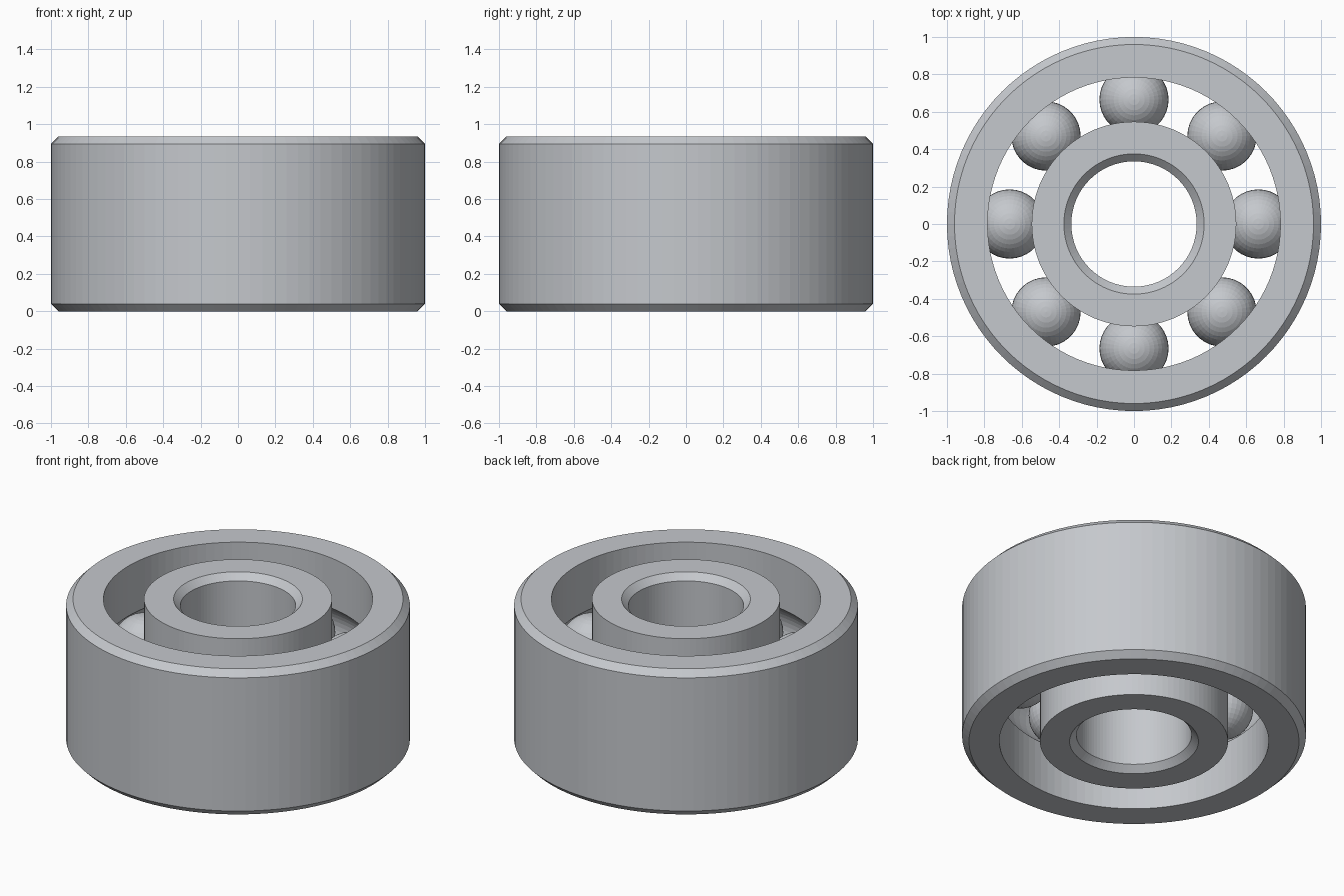
import bpy
import bmesh
from math import asin, cos, sin, pi, tau

cube = bpy.data.objects.get("Cube")
if cube:
    bpy.data.objects.remove(cube, do_unlink=True)

HEIGHT, CHAMFER = 0.935, 0.04
MID = HEIGHT / 2
BORE, INNER_LAND, OUTER_LAND, RIM = 0.335, 0.547, 0.783, 1.0
PITCH, BALL, GROOVE = 0.665, 0.185, 0.188
SEGMENTS, BALL_COUNT = 96, 8

steel = bpy.data.materials.new("brushed_steel")
steel.use_nodes = True
colour = (0.56, 0.58, 0.61, 1)
steel.diffuse_color = colour
steel.node_tree.nodes["Principled BSDF"].inputs["Base Color"].default_value = colour


def add_object(name, bm):
    mesh = bpy.data.meshes.new(name)
    bmesh.ops.recalc_face_normals(bm, faces=bm.faces)
    bm.to_mesh(mesh)
    bm.free()
    mesh.materials.append(steel)
    obj = bpy.data.objects.new(name, mesh)
    bpy.context.collection.objects.link(obj)
    return obj


def groove_arc(land, side, steps=12):
    """Raceway arc from bottom to top; side is -1 for inner, 1 for outer."""
    half = asin(min(1, (GROOVE ** 2 - (land - PITCH) ** 2) ** 0.5 / GROOVE))
    angles = [-half + 2 * half * i / steps for i in range(steps + 1)]
    return [(PITCH + side * GROOVE * cos(a), MID + GROOVE * sin(a)) for a in angles]


def make_ring(name, land, edge, side):
    """Revolve a ring with a ball groove on one wall and chamfers on the other."""
    bevel = edge - side * CHAMFER
    profile = [(land, 0), *groove_arc(land, side), (land, HEIGHT), (bevel, HEIGHT),
               (edge, HEIGHT - CHAMFER), (edge, CHAMFER), (bevel, 0)]
    bm = bmesh.new()
    loops = []
    for i in range(SEGMENTS):
        a = tau * i / SEGMENTS
        loops.append([bm.verts.new((r * cos(a), r * sin(a), z)) for r, z in profile])
    n = len(profile)
    for i in range(SEGMENTS):
        here, there = loops[i], loops[(i + 1) % SEGMENTS]
        for j in range(n):
            k = (j + 1) % n
            bm.faces.new((here[j], there[j], there[k], here[k]))
    return add_object(name, bm)


# Races
make_ring("outer_race", OUTER_LAND, RIM, 1)
make_ring("inner_race", INNER_LAND, BORE, -1)

# Rolling balls, evenly spaced in the groove
for i in range(BALL_COUNT):
    a = tau * i / BALL_COUNT
    bm = bmesh.new()
    bmesh.ops.create_uvsphere(bm, u_segments=36, v_segments=20, radius=BALL)
    ball = add_object(f"ball_{i + 1}", bm)
    ball.location = (PITCH * cos(a), PITCH * sin(a), MID)
